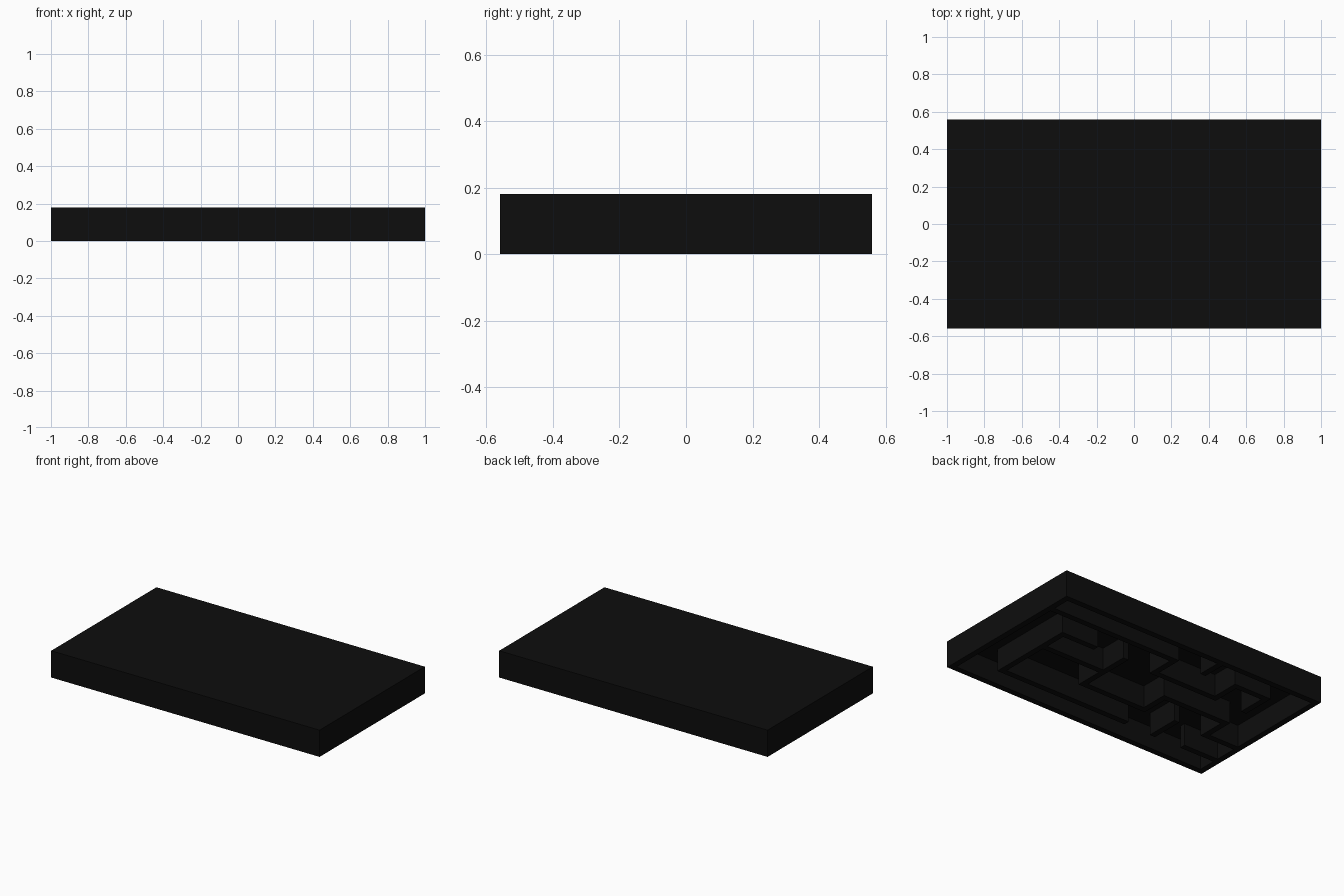
import bpy

if "Cube" in bpy.data.objects:
    bpy.data.objects.remove(bpy.data.objects["Cube"])

# near-black finish
mat = bpy.data.materials.new("black")
mat.diffuse_color = (0.004, 0.004, 0.004, 1)
mat.use_nodes = True
mat.node_tree.nodes["Principled BSDF"].inputs["Base Color"].default_value = mat.diffuse_color

L, W, H = 2.0, 1.12, 0.18     # overall size
T = 0.04                      # wall thickness
ROOF = 0.03                   # plate thickness
PX, PY = 0.24, 0.19           # maze grid pitch


def box(name, x0, x1, y0, y1, z0, z1):
    bpy.ops.mesh.primitive_cube_add(
        size=1, location=((x0 + x1) / 2, (y0 + y1) / 2, (z0 + z1) / 2))
    o = bpy.context.object
    o.name = name
    o.scale = (x1 - x0, y1 - y0, z1 - z0)
    bpy.ops.object.transform_apply(location=False, rotation=False, scale=True)
    o.data.materials.append(mat)
    return o


# closed top plate
box("top_plate", -L / 2, L / 2, -W / 2, W / 2, H - ROOF, H)

# outer walls
for s, n in ((1, "right"), (-1, "left")):
    c = s * (L / 2 - T / 2)
    box(n + "_wall", c - T / 2, c + T / 2, -W / 2, W / 2, 0, H - ROOF)
for s, n in ((1, "back"), (-1, "front")):
    c = s * (W / 2 - T / 2)
    box(n + "_wall", -L / 2 + T, L / 2 - T, c - T / 2, c + T / 2, 0, H - ROOF)

# maze walls along x: grid row, first column, last column
rows = [(2, 0, 4), (2, -3, -2), (1, 2, 3), (1, -2, 0), (0, 1, 3),
        (0, -3, -1), (-1, -1, 1), (-1, -4, -3), (-2, -1, 3), (-2, -4, -3)]
for r, c0, c1 in rows:
    box("maze_row_wall", c0 * PX - T / 2, c1 * PX + T / 2,
        r * PY - T / 2, r * PY + T / 2, 0, H - ROOF)

# maze walls along y: grid column, first row, last row
# (each stops at the faces of any row wall it meets)
cols = [(3, -2, 1), (1, 0, 1), (1, -1, 0), (0, 1, 2), (-1, 2, 2.8),
        (-1, -1, 0), (-2, 1, 2), (-2, -2, -1), (-3, 1, 2), (-3, -1, 0)]
for c, r0, r1 in cols:
    box("maze_column_wall", c * PX - T / 2, c * PX + T / 2,
        r0 * PY - T / 2, r1 * PY + T / 2, 0, H - ROOF)
